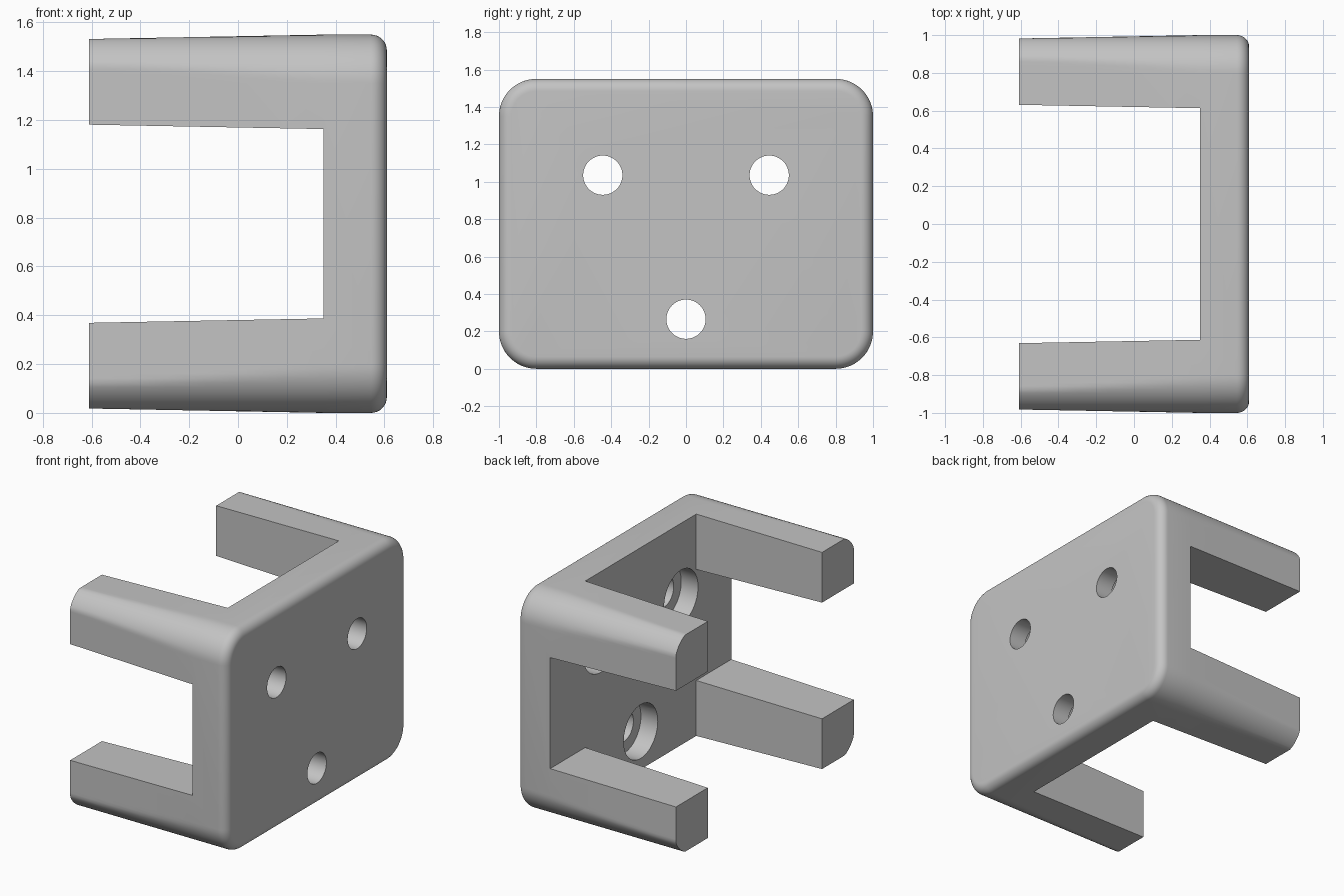
import bpy
import bmesh
import math

if "Cube" in bpy.data.objects:
    bpy.data.objects.remove(bpy.data.objects["Cube"], do_unlink=True)

# Main dimensions
BACK, FACE, FLOOR = -0.61, 0.61, 0.35      # x of leg tips, plate face, plate inside
HALF_Y, HALF_Z, MID_Z = 1.0, 0.775, 0.775
CORNER, FILLET, DRAFT = 0.2, 0.065, 0.018
STEPS = 16

grey = bpy.data.materials.new("plain_grey")
grey.use_nodes = True
COLOUR = (0.55, 0.55, 0.55, 1)
grey.diffuse_color = COLOUR
grey.node_tree.nodes["Principled BSDF"].inputs["Base Color"].default_value = COLOUR


def loft(name, rings):
    """Skin a closed solid over rings of matching points."""
    bm = bmesh.new()
    loops = [[bm.verts.new(p) for p in ring] for ring in rings]
    count = len(loops[0])
    for a, b in zip(loops, loops[1:]):
        for i in range(count):
            j = (i + 1) % count
            bm.faces.new((a[i], a[j], b[j], b[i]))
    bm.faces.new(loops[0])
    bm.faces.new(loops[-1])
    bmesh.ops.recalc_face_normals(bm, faces=bm.faces)
    mesh = bpy.data.meshes.new(name)
    bm.to_mesh(mesh)
    bm.free()
    mesh.materials.append(grey)
    obj = bpy.data.objects.new(name, mesh)
    bpy.context.collection.objects.link(obj)
    return obj


def rounded_ring(x, inset=0.0, draft=0.0):
    """Rounded rectangle, inset evenly, with its flat sides trimmed by draft."""
    ring = []
    r = CORNER - inset
    for k, (sy, sz) in enumerate(((1, 1), (-1, 1), (-1, -1), (1, -1))):
        for i in range(STEPS + 1):
            a = math.pi / 2 * (k + i / STEPS)
            y = sy * (HALF_Y - CORNER) + r * math.cos(a)
            z = sz * (HALF_Z - CORNER) + r * math.sin(a)
            y = max(-HALF_Y + draft, min(HALF_Y - draft, y))
            z = max(-HALF_Z + draft, min(HALF_Z - draft, z))
            ring.append((x, y, z + MID_Z))
    return ring


def cylinder(name, y, z, radius, x0, x1):
    angles = [math.tau * i / 48 for i in range(48)]
    return loft(name, [[(x, y + radius * math.cos(a), z + radius * math.sin(a))
                        for a in angles] for x in (x0, x1)])


def pocket(name, half_y, half_z, grow_y, grow_z):
    """Drafted slot that opens towards the leg tips."""
    rings = []
    for x in (FLOOR, BACK - 0.1):
        t = (FLOOR - x) / (FLOOR - BACK)
        y, z = half_y + grow_y * t, half_z + grow_z * t
        rings.append([(x, sy * y, MID_Z + sz * z)
                      for sy, sz in ((1, 1), (-1, 1), (-1, -1), (1, -1))])
    return loft(name, rings)


# Solid block: drafted leg section, straight plate, filleted front edge
rings = []
for i in range(7):
    t = i / 6
    rings.append(rounded_ring(BACK + t * (FLOOR - BACK), draft=DRAFT * (1 - t)))
for i in range(9):
    a = math.pi / 2 * i / 8
    rings.append(rounded_ring(FACE - FILLET + FILLET * math.sin(a),
                              inset=FILLET * (1 - math.cos(a))))
bracket = loft("four_leg_bracket", rings)

# Slots that leave four corner legs
cutters = [pocket("side_slot", 1.3, 0.388, 0, DRAFT),
           pocket("upright_slot", 0.613, 1.1, DRAFT, 0)]

# Counterbored screw holes
for y, z in ((-0.445, 1.035), (0.445, 1.035), (0, 0.265)):
    cutters.append(cylinder("screw_hole", y, z, 0.105, FLOOR - 0.05, FACE + 0.1))
    cutters.append(cylinder("counterbore", y, z, 0.188, FLOOR - 0.05, FLOOR + 0.13))

bpy.ops.object.select_all(action="DESELECT")
bpy.context.view_layer.objects.active = bracket
bracket.select_set(True)
for cutter in cutters:
    cutter.hide_render = True
    mod = bracket.modifiers.new(cutter.name, "BOOLEAN")
    mod.operation = "DIFFERENCE"
    mod.solver = "EXACT"
    mod.object = cutter
    bpy.ops.object.modifier_apply(modifier=mod.name)
    bpy.data.objects.remove(cutter, do_unlink=True)

bpy.ops.object.shade_smooth_by_angle(angle=math.radians(32))
